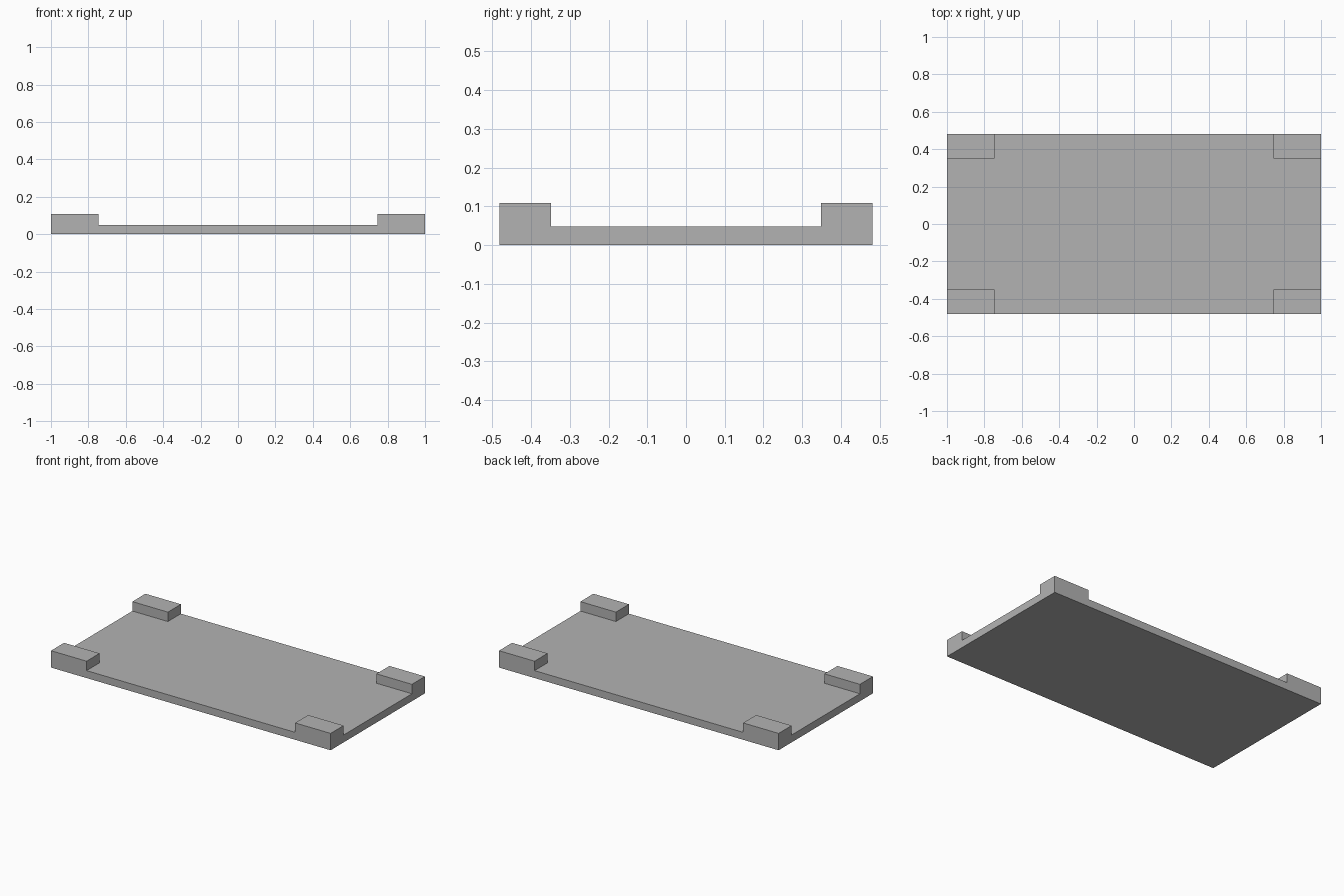
import bpy
import bmesh

cube = bpy.data.objects.get("Cube")
if cube:
    bpy.data.objects.remove(cube, do_unlink=True)

HALF_X, HALF_Y = 1.0, 0.482      # outer half sizes
INNER_X, INNER_Y = 0.746, 0.349  # inner edges of the corner blocks
BASE_H, TOP_H = 0.048, 0.109     # slab and block heights

grey = bpy.data.materials.new("plain_grey")
grey.use_nodes = True
colour = (0.45, 0.45, 0.45, 1)
grey.diffuse_color = colour
grey.node_tree.nodes["Principled BSDF"].inputs["Base Color"].default_value = colour

# Flat rectangular slab
bm = bmesh.new()
bmesh.ops.create_cube(bm, size=1)
for v in bm.verts:
    v.co.x *= 2 * HALF_X
    v.co.y *= 2 * HALF_Y
    v.co.z = BASE_H if v.co.z > 0 else 0

# Cut the outlines of the corner blocks into the slab
for axis, inner in (((1, 0, 0), INNER_X), ((0, 1, 0), INNER_Y)):
    for side in (-1, 1):
        bmesh.ops.bisect_plane(
            bm, geom=bm.verts[:] + bm.edges[:] + bm.faces[:],
            plane_co=[side * inner * a for a in axis], plane_no=axis)

# Raise the four corner blocks
bm.normal_update()
corners = []
for f in bm.faces:
    c = f.calc_center_median()
    if f.normal.z > 0.9 and abs(c.x) > INNER_X and abs(c.y) > INNER_Y:
        corners.append(f)
for f in corners:
    top = bmesh.ops.extrude_discrete_faces(bm, faces=[f])["faces"][0]
    for v in top.verts:
        v.co.z = TOP_H

# Merge coplanar faces into clean flat sides
bmesh.ops.remove_doubles(bm, verts=bm.verts[:], dist=0.0001)
bmesh.ops.dissolve_limit(bm, angle_limit=0.01, verts=bm.verts[:], edges=bm.edges[:])
bmesh.ops.recalc_face_normals(bm, faces=bm.faces[:])

mesh = bpy.data.meshes.new("base_with_corner_blocks")
bm.to_mesh(mesh)
bm.free()
mesh.materials.append(grey)
tray = bpy.data.objects.new("base_with_corner_blocks", mesh)
bpy.context.collection.objects.link(tray)
